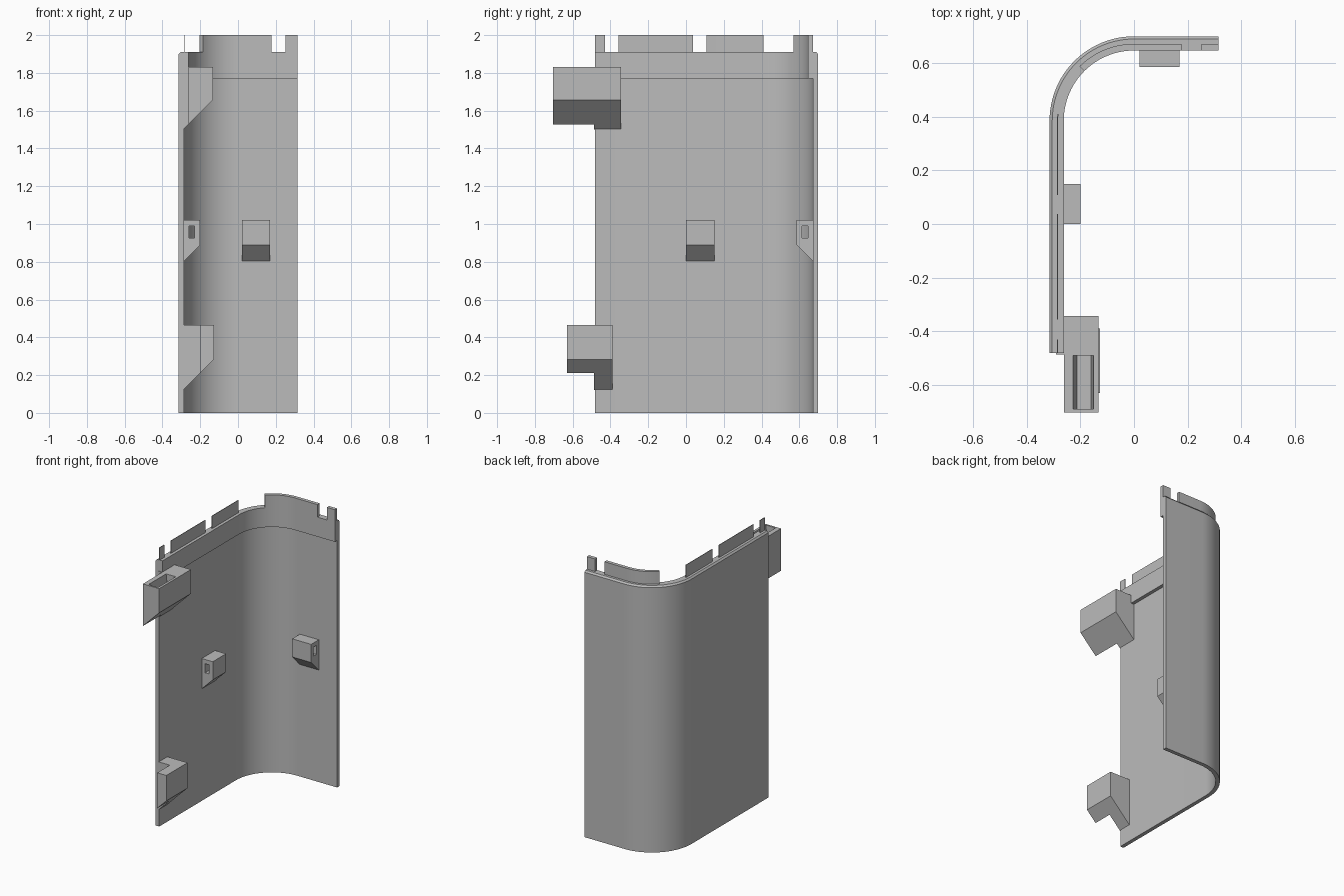
import bpy, bmesh, math
from mathutils import Vector

cube = bpy.data.objects.get("Cube")
if cube:
    bpy.data.objects.remove(cube, do_unlink=True)

grey = bpy.data.materials.new("light grey")
grey.use_nodes = True
COLOR = (0.5, 0.5, 0.5, 1)
grey.diffuse_color = COLOR
grey.node_tree.nodes["Principled BSDF"].inputs["Base Color"].default_value = COLOR

LEFT, RIGHT, FRONT, BACK = -0.315, 0.315, -0.482, 0.70
RADIUS = 0.315
CX, CY = LEFT + RADIUS, BACK - RADIUS
WALL, LIP = 0.028, 0.053          # inward offsets of wall and lip faces
STEP_Z, RIM_Z, TOP_Z = 1.77, 1.91, 2.0


def loft(name, rings):
    """Skin a list of equal closed rings and cap both ends."""
    bm = bmesh.new()
    loops = [[bm.verts.new(p) for p in ring] for ring in rings]
    n = len(loops[0])
    for a, b in zip(loops, loops[1:]):
        for i in range(n):
            j = (i + 1) % n
            bm.faces.new((a[i], a[j], b[j], b[i]))
    bm.faces.new(loops[0])
    bm.faces.new(loops[-1])
    bmesh.ops.recalc_face_normals(bm, faces=bm.faces)
    mesh = bpy.data.meshes.new(name)
    bm.to_mesh(mesh)
    bm.free()
    mesh.materials.append(grey)
    obj = bpy.data.objects.new(name, mesh)
    bpy.context.collection.objects.link(obj)
    return obj


def activate(obj):
    bpy.ops.object.select_all(action='DESELECT')
    obj.select_set(True)
    bpy.context.view_layer.objects.active = obj


def arc(start, end, steps):
    """Stations (point, inward normal) on the rounded corner."""
    out = []
    for i in range(steps + 1):
        t = math.radians(start + (end - start) * i / steps)
        d = Vector((math.cos(t), math.sin(t)))
        out.append((Vector((CX, CY)) + d * RADIUS, -d))
    return out


def side(y):
    return (Vector((LEFT, y)), Vector((1, 0)))


def rear(x):
    return (Vector((x, BACK)), Vector((0, -1)))


def sweep(name, profile, stations):
    rings = [[(*(p + n * off), z) for off, z in profile] for p, n in stations]
    obj = loft(name, rings)
    activate(obj)
    bpy.ops.object.shade_smooth_by_angle(angle=math.radians(25))
    return obj


def rect(a, b, z0, z1):
    return [(a, z0), (b, z0), (b, z1), (a, z1)]


def prism(name, profile, a, b, on_rear=False):
    """Extrude a (depth, z) profile along y, or along x on the rear wall."""
    def place(d, z, t):
        return (t, BACK + LEFT - d, z) if on_rear else (d, t, z)
    return loft(name, [[place(d, z, t) for d, z in profile] for t in (a, b)])


def cut(obj, cutter):
    cutter.hide_render = True
    mod = obj.modifiers.new("cut", 'BOOLEAN')
    mod.operation = 'DIFFERENCE'
    mod.solver = 'EXACT'
    mod.object = cutter
    activate(obj)
    bpy.ops.object.modifier_apply(modifier=mod.name)
    bpy.data.objects.remove(cutter, do_unlink=True)


def bracket(depth, low, top):
    """Profile with a 45 degree underside, set slightly into the wall."""
    root = LEFT + WALL - 0.003
    return [(root, low), (depth, low + depth - root), (depth, top), (root, top)]


# Curved wall with thick inner lip and chamfered rim
shell = [(0, 0), (WALL, 0), (WALL, STEP_Z), (LIP, STEP_Z),
         (LIP, RIM_Z), (0.01, RIM_Z), (0, RIM_Z - 0.012)]
sweep("curved_wall", shell, [side(FRONT)] + arc(180, 90, 24) + [rear(RIGHT)])

# Upright tabs on the rim
thin = rect(WALL, WALL + 0.004, RIM_Z - 0.01, TOP_Z)
thick = rect(WALL, LIP, RIM_Z - 0.01, TOP_Z)
for name, y0, y1 in (("front", FRONT, -0.43), ("middle", -0.357, 0.037),
                     ("rear", 0.108, 0.408)):
    stations = [side(y0), side(min(y1, CY))]
    if y1 > CY:
        stations += arc(180, 175, 2)[1:]
    sweep("side_tab_" + name, thin, stations)
sweep("corner_tab", thick, arc(135, 90, 12) + [rear(0.177)])
sweep("end_tab", thick, [rear(0.251), rear(RIGHT)])

# Upper bracket, stepped back past the wall edge, with a tapered slot
upper = prism("upper_bracket", bracket(-0.133, 1.50, 1.83), -0.703, -0.343)
cut(upper, prism("notch_cutter", rect(-0.4, -0.262, 1.4, 2), -0.9, -0.487))
slot = [(-0.228, 1.84), (-0.213, 1.71), (-0.16, 1.71), (-0.15, 1.84)]
cut(upper, prism("slot_cutter", slot, -0.69, -0.49))

# Lower bracket with a deeper step
lower = prism("lower_bracket", bracket(-0.127, 0.12, 0.465), -0.63, -0.39)
cut(lower, prism("notch_cutter", rect(-0.4, -0.2, 0, 0.6), -0.9, -0.487))

# Small eyelet blocks on both walls
for name, a, b, on_rear in (("side_eyelet", 0, 0.15, False),
                            ("rear_eyelet", 0.02, 0.17, True)):
    block = prism(name, bracket(-0.2, 0.80, 1.02), a, b, on_rear)
    cut(block, prism("hole_cutter", rect(-0.26, -0.23, 0.925, 0.99),
                     a - 0.1, b + 0.1, on_rear))
